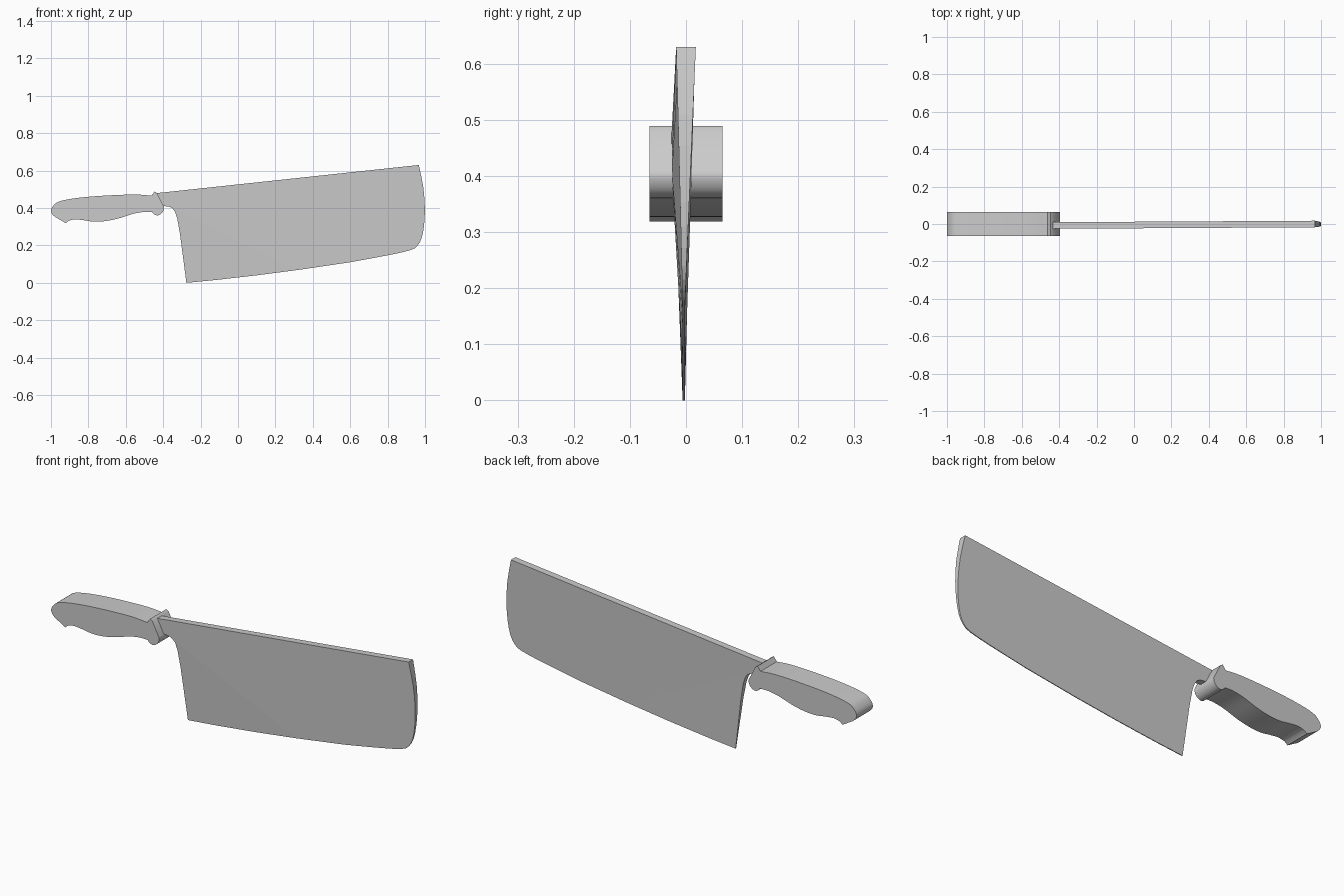
import bpy, bmesh, math
from mathutils import Vector

cube = bpy.data.objects.get("Cube")
if cube:
    bpy.data.objects.remove(cube, do_unlink=True)

grey = bpy.data.materials.new("plain grey")
grey.diffuse_color = (0.6, 0.6, 0.6, 1)
grey.use_nodes = True
grey.node_tree.nodes["Principled BSDF"].inputs["Base Color"].default_value = (0.6, 0.6, 0.6, 1)


def spline(points, steps=4):
    """Open Catmull-Rom curve through the points."""
    p = [Vector(q) for q in points]
    p = [2 * p[0] - p[1]] + p + [2 * p[-1] - p[-2]]
    out = []
    for a, b, c, d in zip(p, p[1:], p[2:], p[3:]):
        for i in range(steps):
            t = i / steps
            out.append(0.5 * (2 * b + (c - a) * t + (2 * a - 5 * b + 4 * c - d) * t ** 2
                              + (3 * b - a - 3 * c + d) * t ** 3))
    return out + [p[-2]]


def build(name, outline, sides, span, smooth=True):
    """Solid from an x-z outline; span(x, z) gives its front and back y."""
    bm = bmesh.new()
    front, back = [[bm.verts.new((x, span(x, z)[k], z)) for x, z in outline] for k in (0, 1)]
    for ids in sides:
        bm.faces.new([front[i] for i in ids])
        bm.faces.new([back[i] for i in reversed(ids)])
    n = len(outline)
    for i in range(n):
        j = (i + 1) % n
        bm.faces.new((front[j], front[i], back[i], back[j]))
    bmesh.ops.recalc_face_normals(bm, faces=bm.faces[:])
    mesh = bpy.data.meshes.new(name)
    bm.to_mesh(mesh)
    bm.free()
    mesh.materials.append(grey)
    obj = bpy.data.objects.new(name, mesh)
    bpy.context.collection.objects.link(obj)
    if smooth:
        bpy.ops.object.select_all(action='DESELECT')
        obj.select_set(True)
        bpy.context.view_layer.objects.active = obj
        bpy.ops.object.shade_smooth_by_angle(angle=math.radians(30))
    return obj


def slab(x, z):
    return -0.065, 0.065


# Grip with a finger swell and a small hooked butt
grip = spline([(-0.462, 0.466), (-0.55, 0.472), (-0.7, 0.467), (-0.85, 0.455), (-0.95, 0.437),
               (-0.985, 0.415), (-1, 0.385), (-0.985, 0.358), (-0.95, 0.336), (-0.921, 0.319)])
grip += spline([(-0.905, 0.332), (-0.87, 0.339), (-0.82, 0.334), (-0.77, 0.327), (-0.71, 0.33),
                (-0.64, 0.344), (-0.56, 0.369), (-0.5, 0.379), (-0.458, 0.378)])
build("grip", grip, [range(len(grip))], slab)

# Guard with a pointed top and a rounded finger stop
guard = [Vector(p) for p in ((-0.458, 0.378), (-0.462, 0.466), (-0.446, 0.489), (-0.433, 0.48))]
guard += spline([(-0.403, 0.42), (-0.395, 0.4), (-0.405, 0.375), (-0.426, 0.361), (-0.445, 0.364),
                 (-0.457, 0.374)])
build("guard", guard, [range(len(guard))], slab)

# Blade: spine, neck, heel, cutting edge and tip
neck = [(-0.44, 0.479), (-0.44, 0.42), (-0.4, 0.411), (-0.365, 0.406), (-0.35, 0.398)]
heel = [(-0.337, 0.38), (-0.325, 0.345), (-0.31, 0.26), (-0.293, 0.13), (-0.276, 0)]
edge = [(-0.12, 0.015), (0.1, 0.04), (0.33, 0.07)]
tip = spline([(0.6, 0.11), (0.8, 0.147), (0.92, 0.174), (0.958, 0.197), (0.982, 0.24),
              (0.995, 0.31), (0.999, 0.4), (0.991, 0.51), (0.967, 0.63)], 2)
blade = neck + heel + edge + tip


def taper(x, z):
    """Wedge from the thick spine to the thin cutting edge, slightly askew."""
    along = (x + 0.44) / 1.41
    spine = 0.479 + 0.151 * along
    low = max(0, 0.034 + 0.12 * x + 0.02 * x * x)
    t = min(1, max(0, (z - low) / (spine - low)))
    if x < -0.34:
        t = 1
    half = 0.002 + 0.0155 * t
    centre = -0.004 * (1 - t) + t * (0.008 * along - 0.008)
    return centre - half, centre + half


# The crease runs from the neck down to the cutting edge
first, last = len(neck) - 1, len(neck + heel + edge) - 1
heel_side = list(range(first, last + 1))
main_side = list(range(first + 1)) + list(range(last, len(blade)))
build("blade", blade, [heel_side, main_side], taper, smooth=False)
